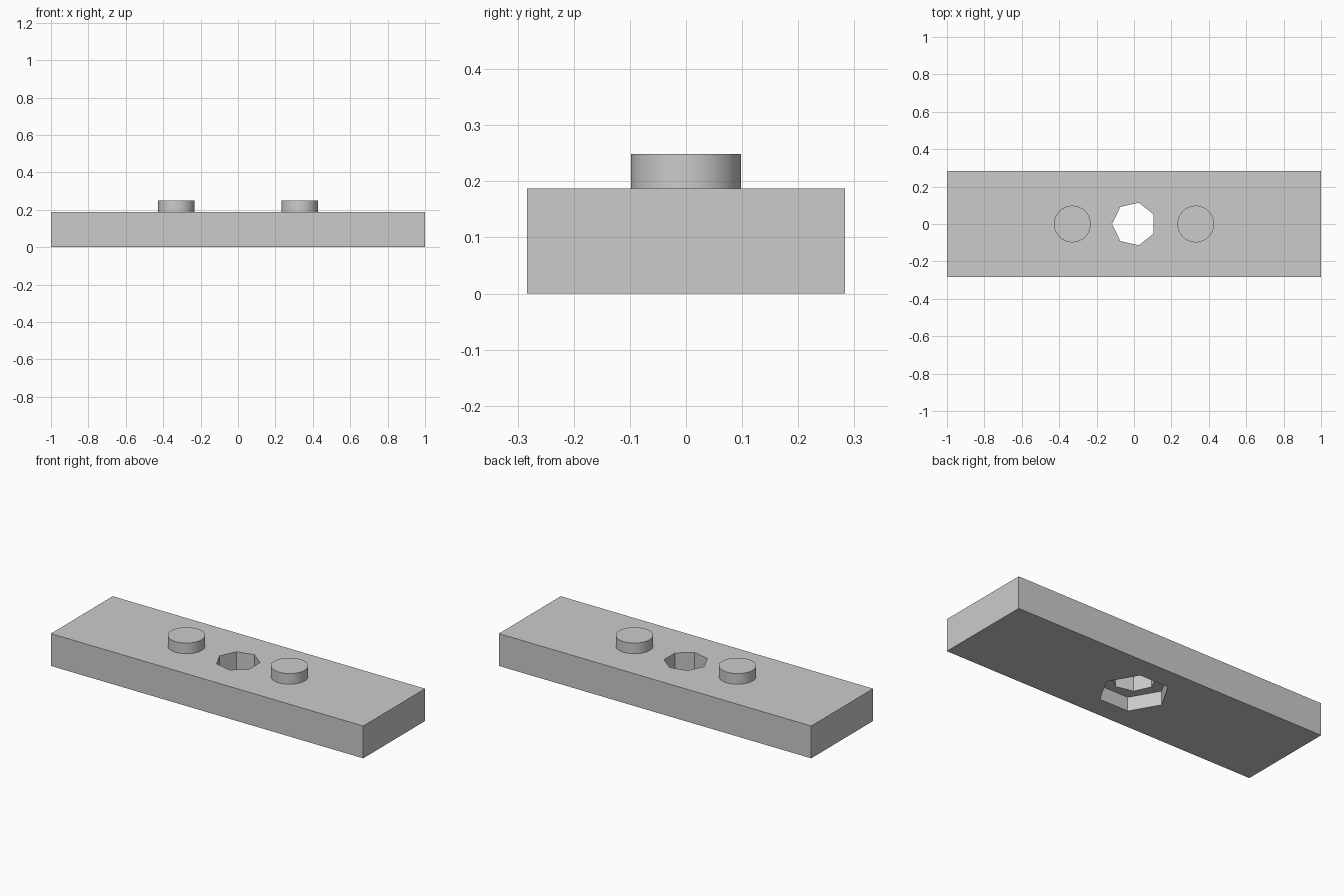
import bpy
import math

cube = bpy.data.objects.get("Cube")
if cube:
    bpy.data.objects.remove(cube, do_unlink=True)

grey = bpy.data.materials.new("light_grey")
grey.use_nodes = True
grey.diffuse_color = (0.6, 0.6, 0.6, 1)
grey.node_tree.nodes["Principled BSDF"].inputs["Base Color"].default_value = (0.6, 0.6, 0.6, 1)

HEIGHT = 0.187
RECESS = 0.08


def prism(name, sides, radius, x, bottom, top, turn=0.0):
    """Upright prism whose first corner points along +x, turned by an angle."""
    bpy.ops.mesh.primitive_cylinder_add(
        vertices=sides, radius=radius, depth=top - bottom,
        location=(x, 0, (bottom + top) / 2),
        rotation=(0, 0, turn - math.pi / 2))
    obj = bpy.context.object
    obj.name = name
    obj.data.materials.append(grey)
    bpy.ops.object.transform_apply(location=False, rotation=True, scale=True)
    return obj


# Rectangular block
bpy.ops.mesh.primitive_cube_add(size=1, location=(0, 0, HEIGHT / 2))
block = bpy.context.object
block.name = "block"
block.scale = (2, 0.566, HEIGHT)
block.data.materials.append(grey)
bpy.ops.object.transform_apply(location=False, rotation=False, scale=True)

# Seven-sided through hole and six-sided nut recess underneath
cutters = [
    prism("hole_cutter", 7, 0.117, 0, -0.1, HEIGHT + 0.1, math.pi),
    prism("nut_recess_cutter", 6, 0.183, 0, -0.1, RECESS),
]
for cutter in cutters:
    cutter.hide_render = True
    bpy.context.view_layer.objects.active = block
    cut = block.modifiers.new(cutter.name, "BOOLEAN")
    cut.operation = "DIFFERENCE"
    cut.solver = "EXACT"
    cut.object = cutter
    bpy.ops.object.modifier_apply(modifier=cut.name)
    bpy.data.objects.remove(cutter, do_unlink=True)

# Round pegs on top
for side, x in (("left", 0.33), ("right", -0.33)):
    peg = prism(side + "_peg", 64, 0.098, x, HEIGHT - 0.01, 0.249)
    bpy.ops.object.shade_smooth_by_angle(angle=math.radians(30))
